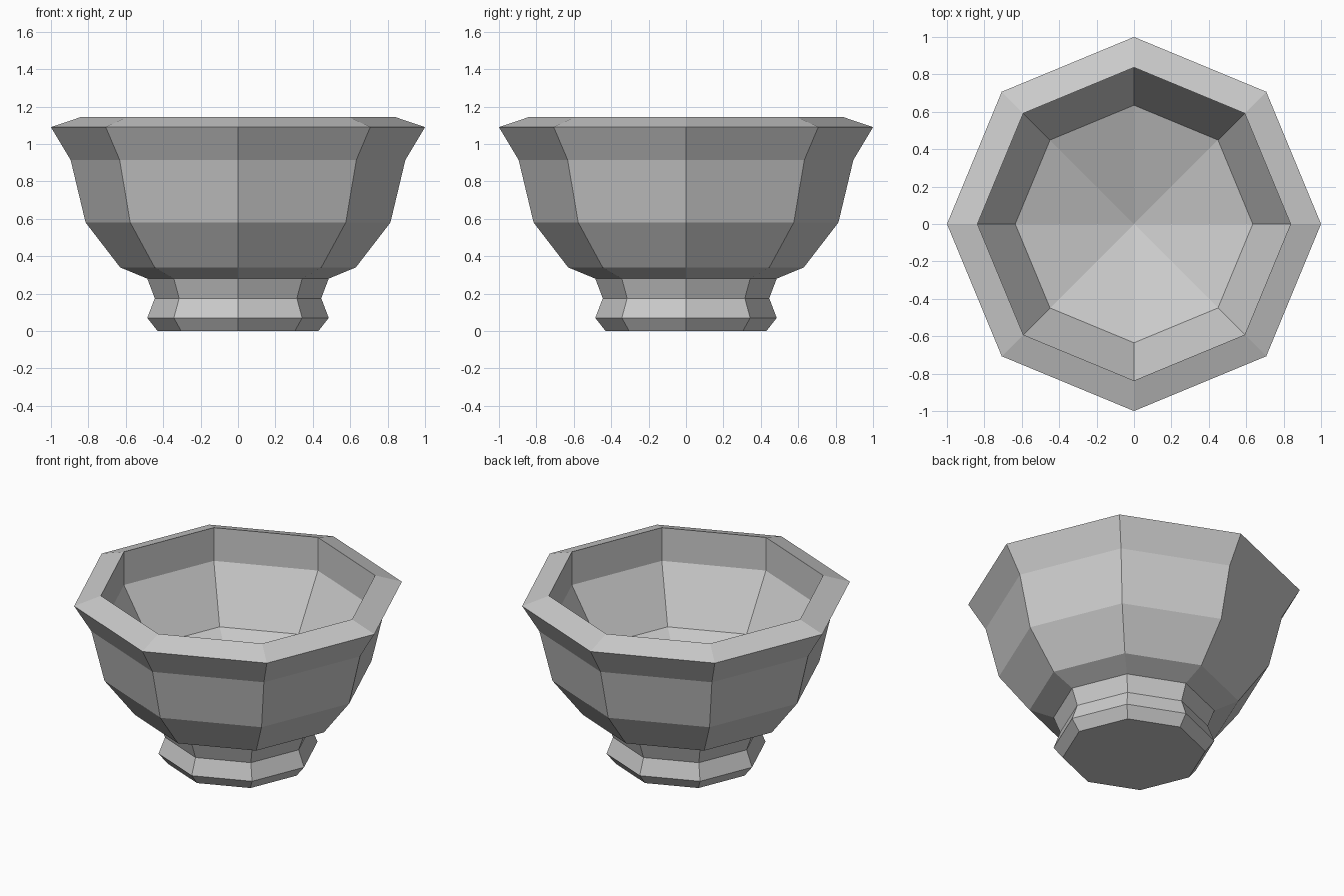
import bpy
import bmesh
from math import cos, sin, tau

SIDES = 8

cube = bpy.data.objects.get("Cube")
if cube:
    bpy.data.objects.remove(cube, do_unlink=True)

stone = bpy.data.materials.new("grey_stone")
stone.use_nodes = True
grey = (0.6, 0.6, 0.6, 1)
stone.diffuse_color = grey
stone.node_tree.nodes["Principled BSDF"].inputs["Base Color"].default_value = grey


def lathe(name, profile, material):
    """Turn (radius, height) points around z; a zero radius closes to a point."""
    bm = bmesh.new()
    rings = []
    for r, z in profile:
        if r == 0:
            rings.append([bm.verts.new((0, 0, z))] * SIDES)
        else:
            rings.append([bm.verts.new((r * cos(tau * i / SIDES), r * sin(tau * i / SIDES), z))
                          for i in range(SIDES)])
    bm.faces.new(rings[0][::-1])
    for low, high in zip(rings, rings[1:]):
        for i in range(SIDES):
            j = (i + 1) % SIDES
            corners = [low[i], low[j], high[j], high[i]]
            bm.faces.new(list(dict.fromkeys(corners)))
    bmesh.ops.recalc_face_normals(bm, faces=bm.faces)
    mesh = bpy.data.meshes.new(name)
    bm.to_mesh(mesh)
    bm.free()
    mesh.materials.append(material)
    obj = bpy.data.objects.new(name, mesh)
    bpy.context.collection.objects.link(obj)
    return obj


# Pinched foot, flaring outer wall, sloped rim, then the hollow inside
foot = [(0.43, 0), (0.485, 0.07), (0.445, 0.175), (0.485, 0.28)]
outer_wall = [(0.63, 0.34), (0.815, 0.58), (0.895, 0.915), (1, 1.09)]
inside = [(0.837, 1.145), (0.837, 0.925), (0.635, 0.58), (0, 0.35)]
lathe("footed_bowl", foot + outer_wall + inside, stone)
